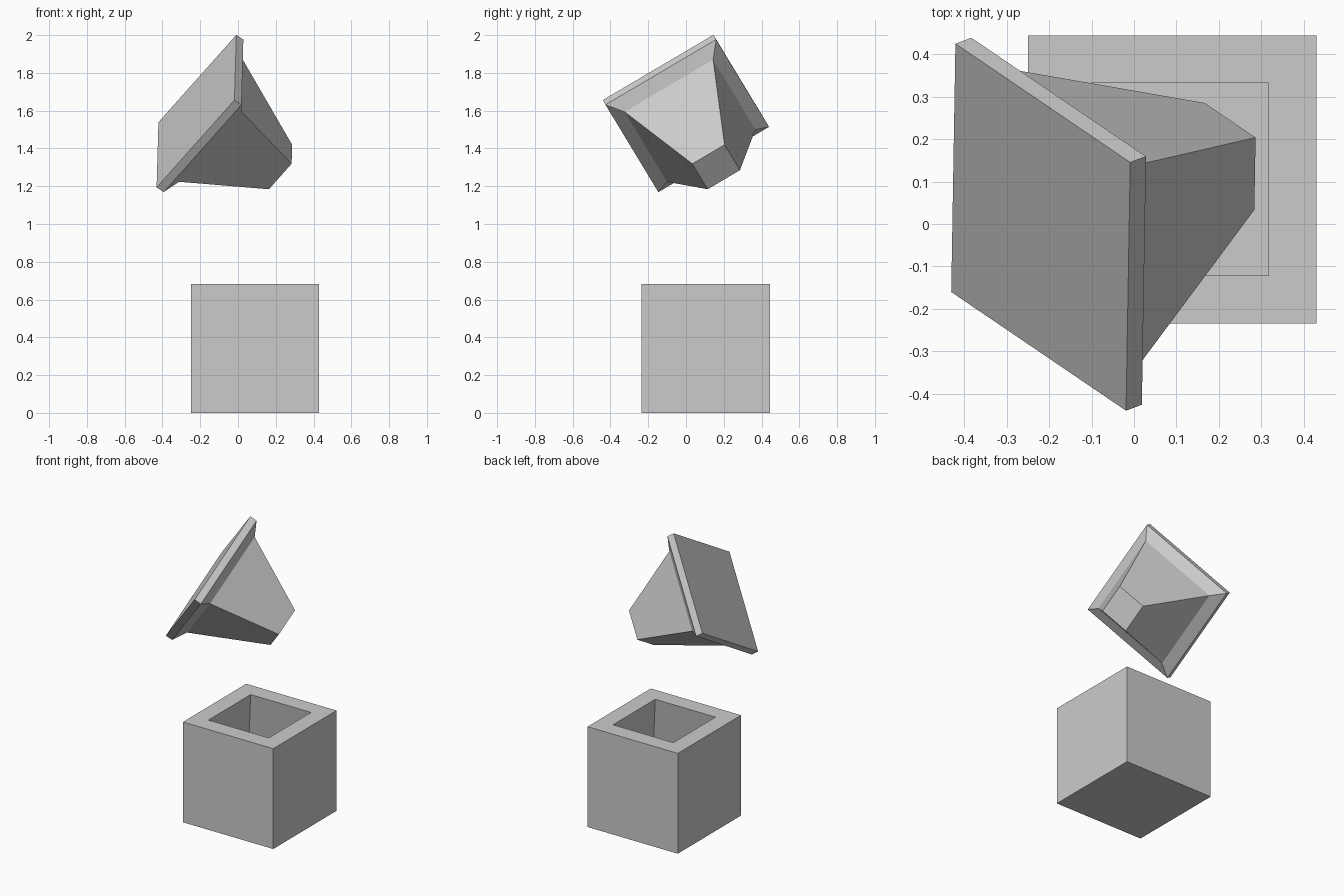
import bpy
import bmesh
from mathutils import Matrix, Vector

cube = bpy.data.objects.get("Cube")
if cube:
    bpy.data.objects.remove(cube, do_unlink=True)

grey = bpy.data.materials.new("plain_grey")
grey.use_nodes = True
grey.diffuse_color = (0.6, 0.6, 0.6, 1)
grey.node_tree.nodes["Principled BSDF"].inputs["Base Color"].default_value = (0.6, 0.6, 0.6, 1)


def square_loft(name, rings, matrix):
    """Join square rings, given as (half width, height), and cap both ends."""
    bm = bmesh.new()
    loops = []
    for half, z in rings:
        corners = ((-1, -1), (1, -1), (1, 1), (-1, 1))
        loops.append([bm.verts.new((a * half, b * half, z)) for a, b in corners])
    for low, high in zip(loops, loops[1:]):
        for i in range(4):
            j = (i + 1) % 4
            bm.faces.new((low[i], low[j], high[j], high[i]))
    bm.faces.new(loops[0][::-1])
    bm.faces.new(loops[-1])
    bmesh.ops.recalc_face_normals(bm, faces=bm.faces)
    mesh = bpy.data.meshes.new(name)
    bm.to_mesh(mesh)
    bm.free()
    mesh.materials.append(grey)
    obj = bpy.data.objects.new(name, mesh)
    obj.matrix_world = matrix
    bpy.context.collection.objects.link(obj)
    return obj


# Hollow box: outer walls, flat rim, cavity that widens towards its floor
square_loft("open_box",
            [(0.34, 0), (0.34, 0.683), (0.227, 0.683), (0.308, 0.08)],
            Matrix.Translation((0.09, 0.105, 0)))

# Tilted lid: square plate, chamfered shoulder and tapering plug
plug_axis = Vector((0.795, 0.298, -0.528)).normalized()
side = Vector((-0.015, -0.862, -0.508))
side = (side - plug_axis * side.dot(plug_axis)).normalized()
other = plug_axis.cross(side)
tilt = Matrix((side, other, plug_axis)).transposed().to_4x4()
square_loft("lid_with_plug",
            [(0.34, 0), (0.34, 0.047), (0.272, 0.096), (0.099, 0.56)],
            Matrix.Translation((-0.22, -0.0075, 1.5975)) @ tilt)
